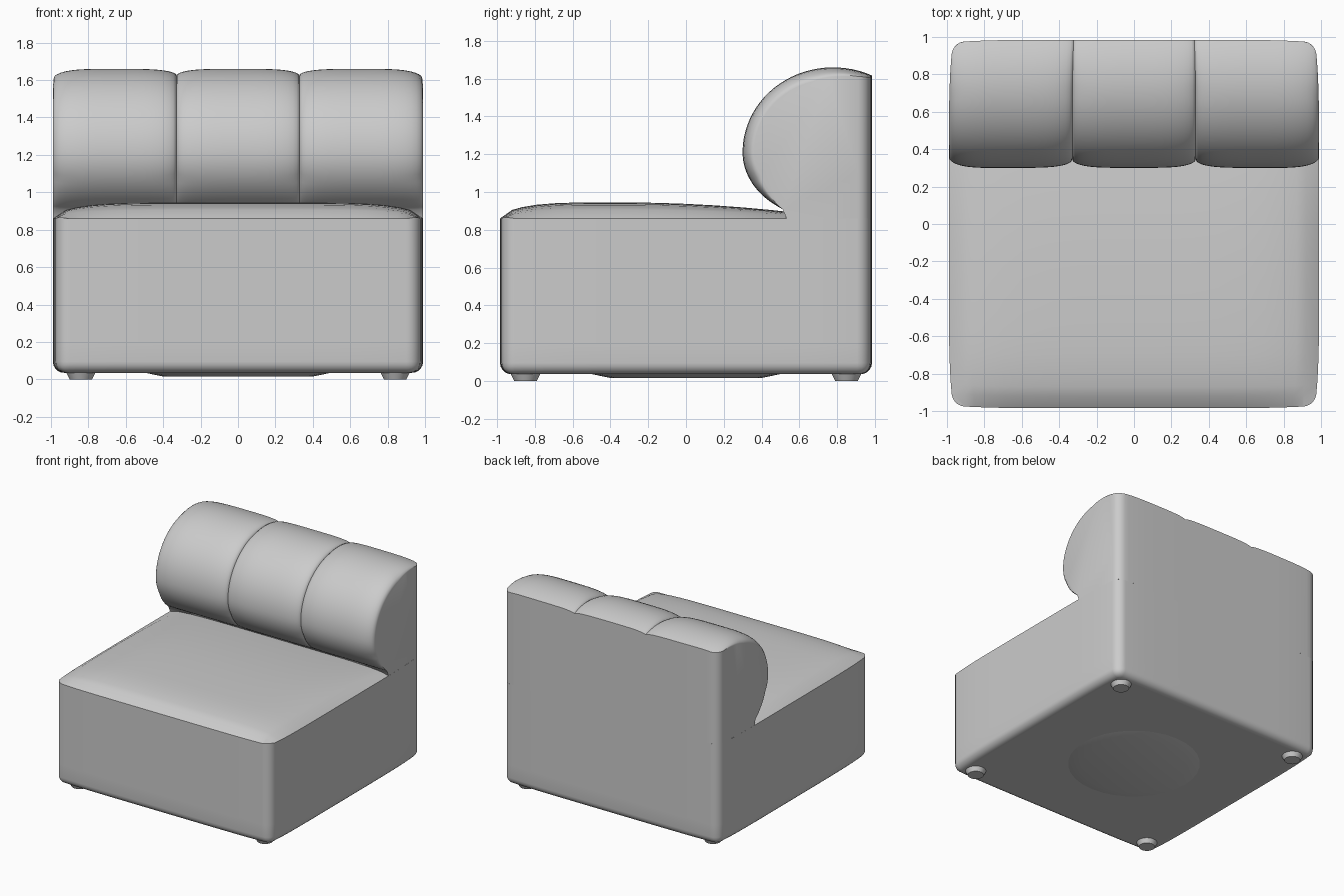
import bpy, bmesh
from math import acos, cos, sin, pi, sqrt
from mathutils import Matrix, Vector

if "Cube" in bpy.data.objects:
    bpy.data.objects.remove(bpy.data.objects["Cube"])

HX, HY, R = 0.99, 0.985, 0.06      # half width, half depth, corner radius
FLOOR, RIM = 0.035, 0.86           # underside and upholstery seam height

fabric = bpy.data.materials.new("light grey fabric")
fabric.use_nodes = True
grey = (0.6, 0.6, 0.6, 1)
fabric.diffuse_color = grey
fabric.node_tree.nodes["Principled BSDF"].inputs["Base Color"].default_value = grey


def finish(name, bm, angle=40):
    bmesh.ops.recalc_face_normals(bm, faces=bm.faces)
    mesh = bpy.data.meshes.new(name)
    bm.to_mesh(mesh)
    bm.free()
    mesh.materials.append(fabric)
    ob = bpy.data.objects.new(name, mesh)
    bpy.context.collection.objects.link(ob)
    bpy.ops.object.select_all(action='DESELECT')
    bpy.context.view_layer.objects.active = ob
    ob.select_set(True)
    bpy.ops.object.shade_smooth_by_angle(angle=angle * pi / 180)
    return ob


def bulge(bm):
    """Let the sides swell softly between the corners."""
    for v in bm.verts:
        x, y = v.co.x, v.co.y
        v.co.x = x * (1 - 0.025 * y ** 6)
        v.co.y = y * (1 - 0.015 * x ** 6)


# Seat base: rounded block with a crowned cushion top
def crown(x, y):
    fx = max(0, 1 - abs(x / HX) ** 6) ** 0.6
    s = y + 0.35
    if s < 0:
        fy = max(0, 1 - (s / (HY - 0.35)) ** 4) ** 0.6
    else:
        fy = max(0, 1 - 0.6 * (s / 0.9) ** 2)
    return 0.085 * fx * fy


bm = bmesh.new()
bmesh.ops.create_cube(bm, size=1)
for v in bm.verts:
    v.co = Vector((v.co.x * 2 * HX, v.co.y * 2 * HY, FLOOR if v.co.z < 0 else RIM))
cuts = [s * c for c in (0.15, 0.3, 0.45, 0.6, 0.7, 0.79, 0.87, 0.92) for s in (1, -1)] + [0]
for axis, places in ((0, cuts), (1, cuts), (2, (0.2, 0.45, 0.7))):
    normal = Vector([float(i == axis) for i in range(3)])
    for p in places:
        bmesh.ops.bisect_plane(bm, geom=bm.verts[:] + bm.edges[:] + bm.faces[:],
                               plane_co=normal * p, plane_no=normal)
corners = [e for e in bm.edges if len(e.link_faces) == 2 and e.calc_face_angle() > 1
           and min(v.co.z for v in e.verts) < RIM - 0.001]
bmesh.ops.bevel(bm, geom=corners, offset=R, segments=5, profile=0.5, affect='EDGES')
for v in bm.verts:
    if v.co.z > RIM - 0.001:
        v.co.z += crown(v.co.x, v.co.y)
bulge(bm)
finish("seat_base", bm)


# Backrest: bolster profile lofted across three padded channels
def profile(x, inset, steps=40):
    over = max(0, abs(x) - (HX - R))
    back = HY - R + sqrt(max(0, R * R - over * over))
    start = acos((back - 0.78) / (0.48 - inset * 0.4))
    end = pi * 4 / 3
    points = []
    for k in range(steps + 1):
        t = k / steps
        a = start + (end - start) * t
        d = inset * min(1, 0.4 + 3 * t, 5 * (1 - t))
        cy, ry, rz = (0.78, 0.48, 0.45) if a < pi else (0.74, 0.44, 0.35)
        points.append((min(back, cy + (ry - d) * cos(a)), 1.21 + (rz - d) * sin(a)))
    points += [(0.54, RIM), (0.75, RIM), (back, RIM), (back, 1.1), (back, 1.35)]
    return points


stations = []
edges = (-HX, -0.33, 0.33, HX)
for i in range(3):
    a, b = edges[i], edges[i + 1]
    for k in range(21):
        if i and k == 0:
            continue
        u = sin((k / 20 - 0.5) * pi)
        x = (a + b) / 2 + u * (b - a) / 2
        outer = (i == 0 and u < 0) or (i == 2 and u > 0)
        pad = 1 - sqrt(max(0, 1 - abs(u) ** 4))
        stations.append((x, pad * (0.065 if outer else 0.045)))

bm = bmesh.new()
rings = [[bm.verts.new((x, y, z)) for y, z in profile(x, d)] for x, d in stations]
for r0, r1 in zip(rings, rings[1:]):
    for j in range(len(r0)):
        n = (j + 1) % len(r0)
        bm.faces.new((r0[j], r0[n], r1[n], r1[j]))
bm.faces.new(rings[0])
bm.faces.new(rings[-1])
bulge(bm)
finish("backrest", bm)


# Underside: four low feet and a shallow centre disc
def disc(name, x, y, z0, z1, r0, r1):
    bm = bmesh.new()
    bmesh.ops.create_cone(bm, cap_ends=True, segments=32, radius1=r0, radius2=r1,
                          depth=z1 - z0, matrix=Matrix.Translation((x, y, (z0 + z1) / 2)))
    finish(name, bm, 30)


for side, sx in (("left", 1), ("right", -1)):
    for end, y in (("front", -0.85), ("back", 0.85)):
        disc(f"{end}_{side}_foot", sx * 0.84, y, 0, 0.05, 0.06, 0.085)
disc("underside_disc", 0, 0, 0.015, 0.04, 0.4, 0.52)
